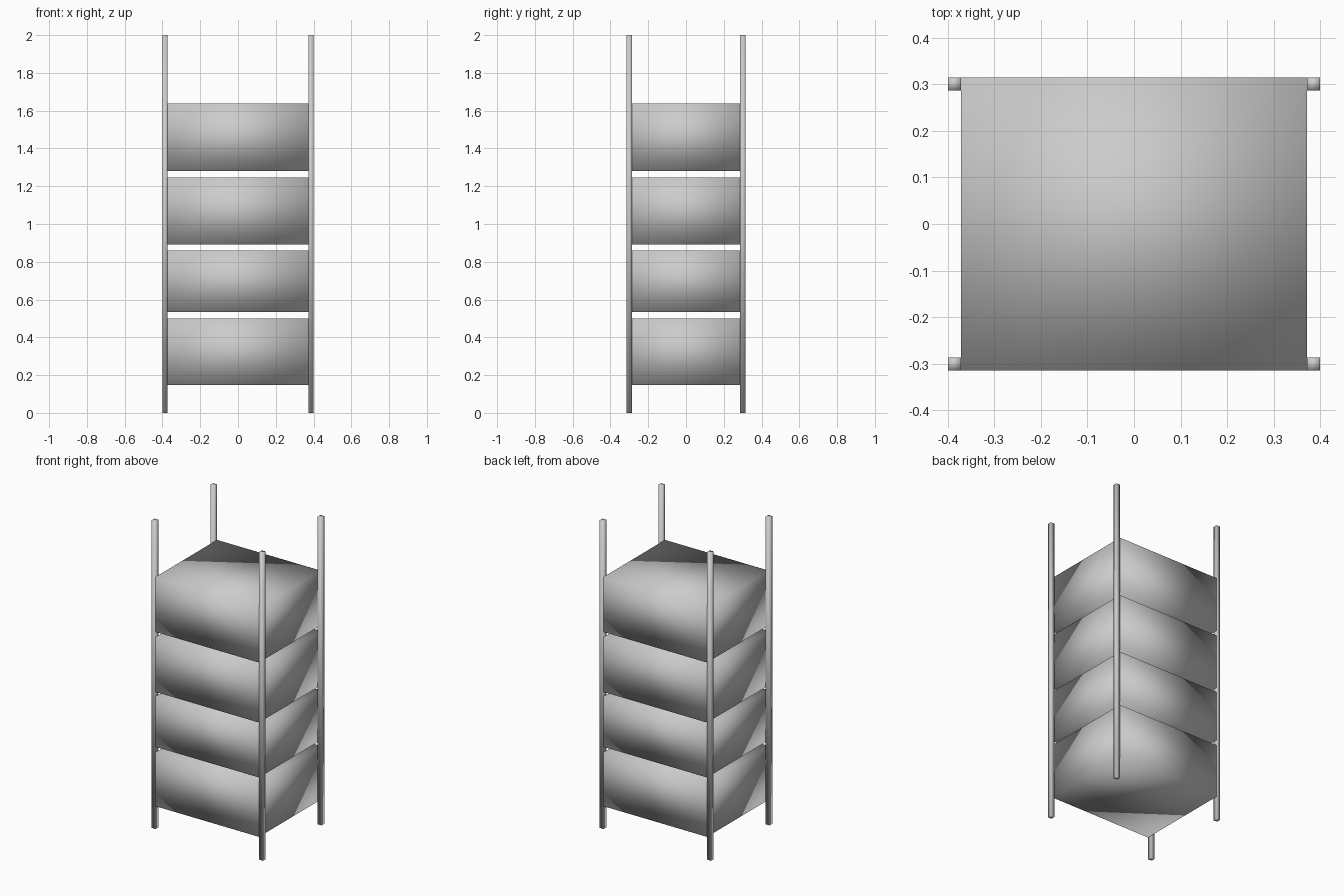
import bpy

if "Cube" in bpy.data.objects:
    bpy.data.objects.remove(bpy.data.objects["Cube"])


def box(name, x0, x1, y0, y1, z0, z1):
    bpy.ops.mesh.primitive_cube_add(size=1)
    ob = bpy.context.object
    ob.name = name
    ob.location = ((x0 + x1) / 2, (y0 + y1) / 2, (z0 + z1) / 2)
    ob.scale = (x1 - x0, y1 - y0, z1 - z0)
    bpy.ops.object.transform_apply(location=True, rotation=False, scale=True)
    # normals are shared across the box edges, giving the soft pillow look
    bpy.ops.object.shade_smooth()
    return ob


HALF_X, HALF_Y, POST = 0.4, 0.315, 0.028

# Four corner posts
for sx, side in ((-1, "left"), (1, "right")):
    for sy, end in ((-1, "front"), (1, "back")):
        xs = sorted((sx * HALF_X, sx * (HALF_X - POST)))
        ys = sorted((sy * HALF_Y, sy * (HALF_Y - POST)))
        box(f"{end}_{side}_post", *xs, *ys, 0, 2)

# Four stacked blocks held between the left and right posts
levels = [(0.148, 0.499), (0.534, 0.861), (0.891, 1.247), (1.281, 1.639)]
for i, (z0, z1) in enumerate(levels, 1):
    box(f"storage_block_{i}", -HALF_X + POST, HALF_X - POST, -HALF_Y, HALF_Y, z0, z1)
